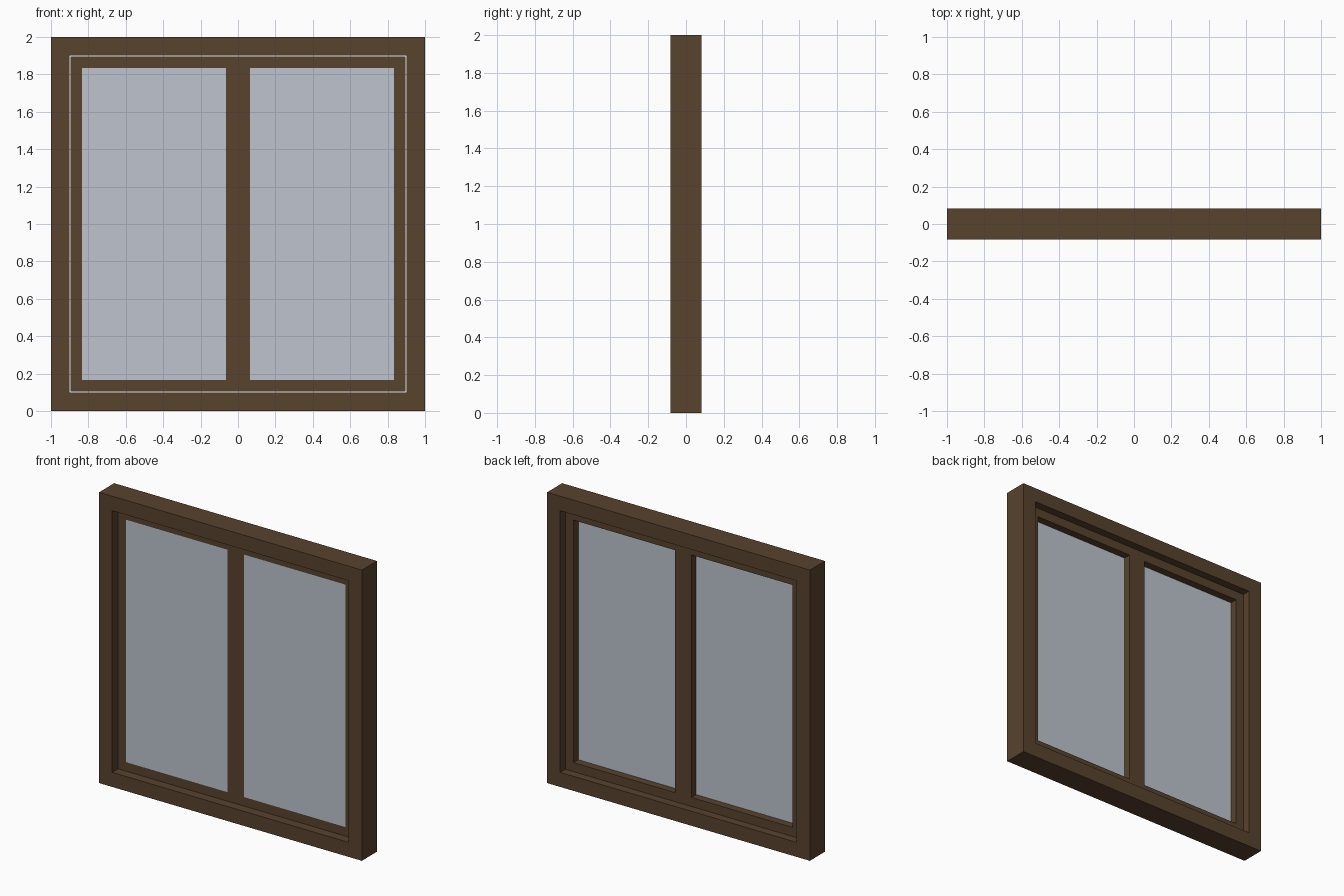
import bpy
import bmesh

if "Cube" in bpy.data.objects:
    bpy.data.objects.remove(bpy.data.objects["Cube"])


def material(name, rgb):
    m = bpy.data.materials.new(name)
    m.diffuse_color = (*rgb, 1.0)
    m.use_nodes = True
    m.node_tree.nodes["Principled BSDF"].inputs["Base Color"].default_value = m.diffuse_color
    return m


WOOD = material("dark_brown_wood", (0.098, 0.056, 0.026))
GLASS = material("pale_grey_glass", (0.51, 0.55, 0.62))


def panel(name, xs, zs, y0, y1, mat, holes=()):
    """Solid panel on a grid of x and z cuts, leaving out the hole cells."""
    bm = bmesh.new()
    grid = [[bm.verts.new((x, y0, z)) for z in zs] for x in xs]
    for i in range(len(xs) - 1):
        for k in range(len(zs) - 1):
            if (i, k) not in holes:
                bm.faces.new((grid[i][k], grid[i + 1][k],
                              grid[i + 1][k + 1], grid[i][k + 1]))
    ext = bmesh.ops.extrude_face_region(bm, geom=bm.faces[:], use_keep_orig=True)
    moved = [v for v in ext["geom"] if isinstance(v, bmesh.types.BMVert)]
    bmesh.ops.translate(bm, verts=moved, vec=(0, y1 - y0, 0))
    bmesh.ops.recalc_face_normals(bm, faces=bm.faces[:])
    me = bpy.data.meshes.new(name)
    bm.to_mesh(me)
    bm.free()
    me.materials.append(mat)
    ob = bpy.data.objects.new(name, me)
    bpy.context.collection.objects.link(ob)
    return ob


DEPTH = 0.082               # half depth of the outer frame
FRONT, BACK = -0.025, 0.032  # sash faces
OUT, INN, MID = 0.896, 0.834, 0.063  # sash outer edge, glass edge, half mullion

# Outer frame
panel("outer_frame", [-1, -0.9, 0.9, 1], [0, 0.1, 1.9, 2],
      -DEPTH, DEPTH, WOOD, holes={(1, 1)})

# Sash with central mullion, a hairline gap inside the frame
panel("sash", [-OUT, -INN, -MID, MID, INN, OUT],
      [1 - OUT, 1 - INN, 1 + INN, 1 + OUT],
      FRONT, BACK, WOOD, holes={(1, 1), (3, 1)})

# Glass panes, flush with the front of the sash
for side, x0, x1 in (("left", -INN, -MID), ("right", MID, INN)):
    panel(side + "_glass", [x0, x1], [1 - INN, 1 + INN],
          FRONT, FRONT + 0.005, GLASS)
